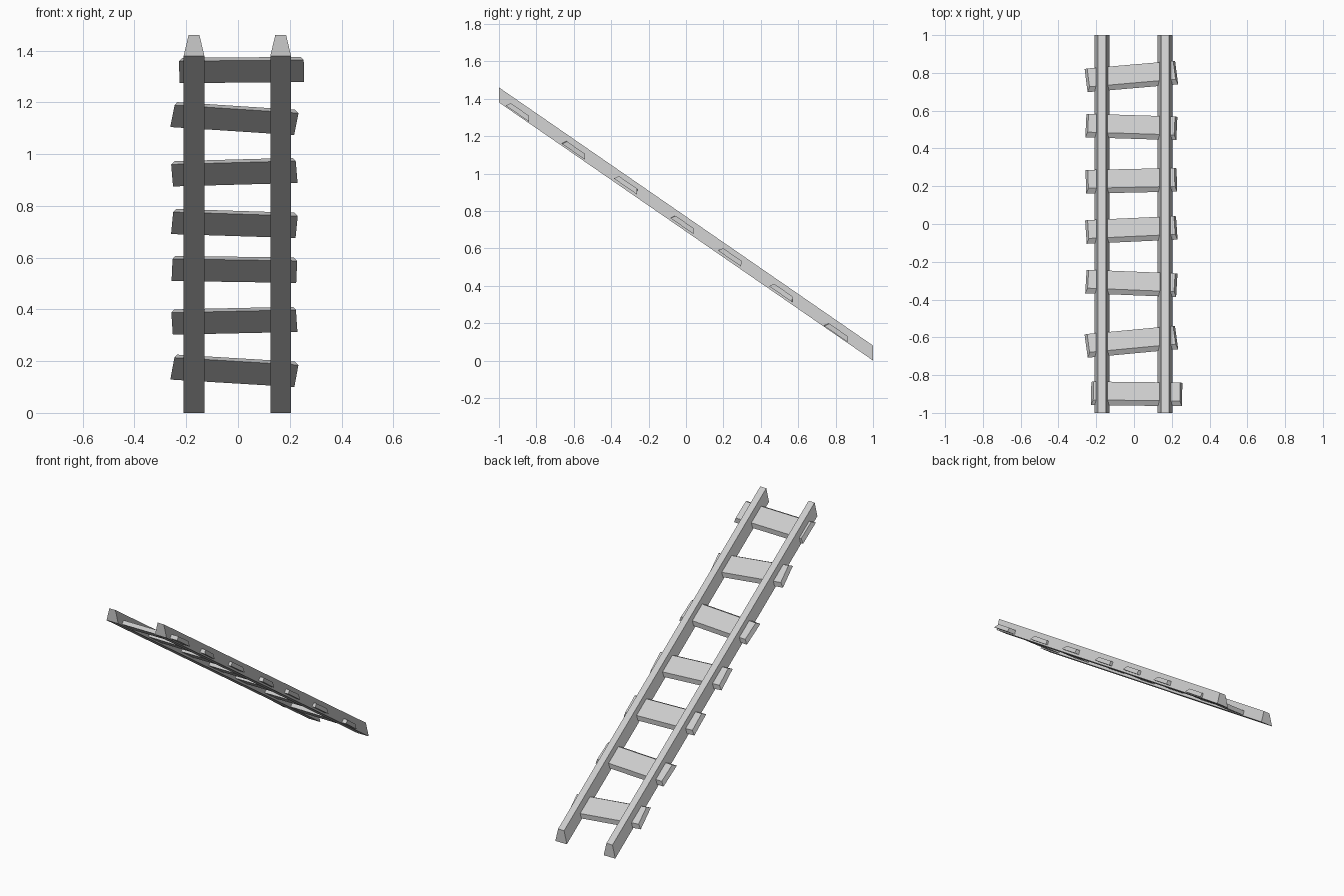
import bpy, bmesh, math
from mathutils import Matrix, Vector

cube = bpy.data.objects.get("Cube")
if cube:
    bpy.data.objects.remove(cube, do_unlink=True)

grey = bpy.data.materials.new("plain grey")
grey.use_nodes = True
colour = (0.6, 0.6, 0.6, 1)
grey.diffuse_color = colour
grey.node_tree.nodes["Principled BSDF"].inputs["Base Color"].default_value = colour

RISE = 1.38          # drop of the track over its length
SLOPE = RISE / 2
TILT = -math.atan(SLOPE)


def floor_z(y):
    """Height of the rail underside."""
    return RISE / 2 - SLOPE * y


def frustum(name, lower, upper, height):
    """Box on its base, tapered towards the top; sizes are half extents."""
    bm = bmesh.new()
    bmesh.ops.create_cube(bm, size=2)
    for v in bm.verts:
        half = upper if v.co.z > 0 else lower
        v.co.x *= half[0]
        v.co.y *= half[1]
        v.co.z = height if v.co.z > 0 else 0
    mesh = bpy.data.meshes.new(name)
    bm.to_mesh(mesh)
    bm.free()
    mesh.materials.append(grey)
    obj = bpy.data.objects.new(name, mesh)
    bpy.context.collection.objects.link(obj)
    return obj


# Rails: tapered section, sheared down the slope so the ends stay upright
for name, x in (("right_rail", -0.17), ("left_rail", 0.165)):
    rail = frustum(name, (0.04, 1), (0.021, 1), 0.08)
    for v in rail.data.vertices:
        v.co.z += floor_z(v.co.y)
    rail.location.x = x

# Sleepers: centre x, centre y, lift above rail underside, yaw in degrees
sleepers = [
    (0.014, -0.90, 0.008, -0.8),
    (-0.014, -0.624, 0.011, 6.5),
    (-0.014, -0.315, 0.017, -2.8),
    (-0.014, -0.032, 0.014, 3.2),
    (-0.014, 0.228, 0.016, 1.5),
    (-0.014, 0.513, 0.014, -2.2),
    (-0.014, 0.78, 0.005, 6.0),
]
for i, (x, y, lift, yaw) in enumerate(sleepers, 1):
    sleeper = frustum(f"sleeper_{i}", (0.241, 0.075), (0.229, 0.059), 0.026)
    sleeper.matrix_world = (
        Matrix.Translation(Vector((x, y, floor_z(y) + lift)))
        @ Matrix.Rotation(TILT, 4, "X")
        @ Matrix.Rotation(math.radians(yaw), 4, "Z")
    )
